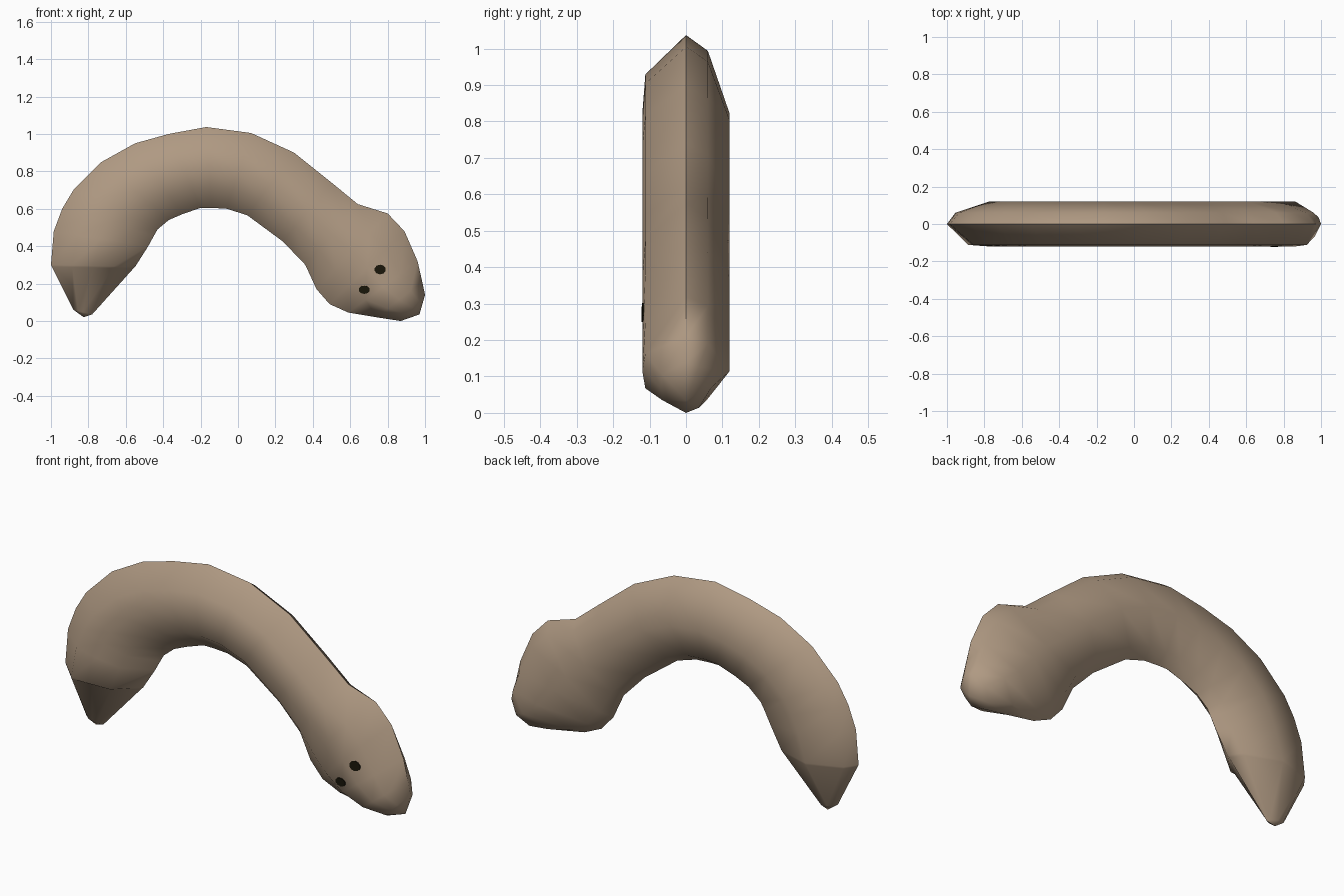
import bpy, bmesh, math
from mathutils import Vector

if "Cube" in bpy.data.objects:
    bpy.data.objects.remove(bpy.data.objects["Cube"], do_unlink=True)


def make_material(name, rgb):
    mat = bpy.data.materials.new(name)
    mat.use_nodes = True
    mat.diffuse_color = (*rgb, 1)
    mat.node_tree.nodes["Principled BSDF"].inputs["Base Color"].default_value = (*rgb, 1)
    return mat


skin = make_material("tan skin", (0.43, 0.32, 0.225))
dark = make_material("dark eye", (0.01, 0.008, 0.003))

# Cross-section: fraction from outer ridge to inner ridge, and relative depth
SECTION = [(0, 0), (.25, -.93), (.5, -1), (.75, -.93), (1, 0), (.9, .5), (.5, 1), (.1, .5)]

# Ribs from tail to head: outer x, z, inner x, z, half depth, front inset
RIBS = [
    (-.88, .06, -.78, .035, .02, 1),
    (-.995, .29, -.56, .28, .118, .87),
    (-1, .30, -.55, .29, .12, 1),
    (-.985, .48, -.48, .40, .12, 1),
    (-.94, .60, -.45, .455, .12, 1),
    (-.88, .70, -.43, .49, .12, 1),
    (-.73, .85, -.37, .54, .12, 1),
    (-.55, .95, -.30, .57, .12, 1),
    (-.37, 1.0, -.20, .605, .12, 1),
    (-.17, 1.037, -.14, .605, .12, 1),
    (.07, 1.005, -.06, .60, .12, 1),
    (.30, .90, .05, .565, .12, 1),
    (.50, .74, .24, .425, .12, 1),
    (.64, .625, .36, .30, .12, 1),
    (.80, .575, .42, .17, .12, 1),
    (.89, .48, .49, .09, .12, 1),
    (.96, .32, .59, .045, .12, 1),
    (.985, .21, .74, .02, .12, 1),
    (1.0, .14, .87, 0, .07, 1),
]


def loft_body():
    bm = bmesh.new()
    rings = []
    for ox, oz, ix, iz, depth, inset in RIBS:
        ring = []
        for t, y in SECTION:
            k = inset if y < 0 and t >= .5 else 1
            ring.append(bm.verts.new((ox + (ix - ox) * t, y * depth * k, oz + (iz - oz) * t)))
        rings.append(ring)
    n = len(SECTION)
    for a, b in zip(rings, rings[1:]):
        for i in range(n):
            j = (i + 1) % n
            bm.faces.new((a[i], a[j], b[j], b[i]))
    # Pointed caps at the tail tip and the snout
    for ring, tip in ((rings[0], (-.825, .005, .02)), (rings[-1], (.97, 0, .035))):
        centre = bm.verts.new(tip)
        for i in range(n):
            bm.faces.new((ring[i], ring[(i + 1) % n], centre))
    bmesh.ops.recalc_face_normals(bm, faces=bm.faces)
    mesh = bpy.data.meshes.new("worm_body")
    bm.to_mesh(mesh)
    bm.free()
    obj = bpy.data.objects.new("worm_body", mesh)
    bpy.context.collection.objects.link(obj)
    mesh.materials.append(skin)
    return obj


body = loft_body()
bpy.context.view_layer.objects.active = body
body.select_set(True)
bpy.ops.object.shade_smooth_by_angle(angle=math.radians(60))
bpy.context.view_layer.update()

# Two small eye plates lying on the front of the head
for name, x, z, rx, rz in (("upper_eye", .76, .275, .031, .026), ("lower_eye", .675, .167, .03, .022)):
    hit, spot, normal, face = body.ray_cast(Vector((x, -1, z)), Vector((0, 1, 0)))
    bpy.ops.mesh.primitive_cylinder_add(vertices=10, radius=1, depth=.008, location=spot)
    eye = bpy.context.object
    eye.name = name
    eye.rotation_euler = normal.to_track_quat('Z', 'Y').to_euler()
    eye.scale = (rx, rz, 1)
    eye.data.materials.append(dark)
